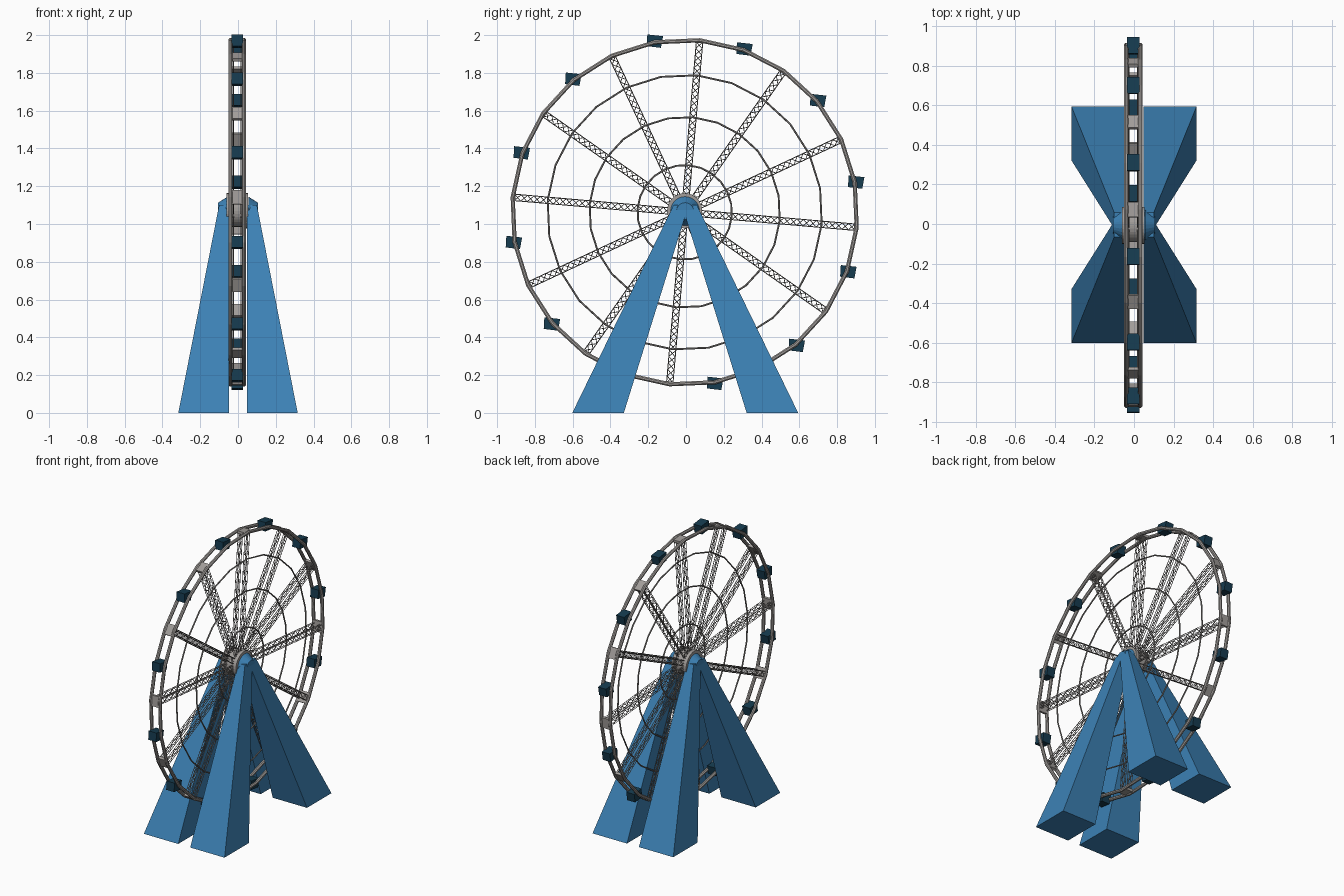
import bpy, bmesh, math
from mathutils import Vector, Matrix

if "Cube" in bpy.data.objects:
    bpy.data.objects.remove(bpy.data.objects["Cube"])

CX, CY, CZ = -0.004, -0.007, 1.062   # wheel centre
R = 0.914                            # rim centre-line radius
SIDE = 0.035                         # half distance between the two rims


def mat(name, r, g, b):
    m = bpy.data.materials.new(name)
    m.diffuse_color = (r, g, b, 1)
    m.use_nodes = True
    m.node_tree.nodes["Principled BSDF"].inputs["Base Color"].default_value = m.diffuse_color
    return m


BLUE = mat("support blue", 0.045, 0.22, 0.46)
NAVY = mat("cabin navy", 0.008, 0.045, 0.08)
GREY = mat("steel grey", 0.36, 0.34, 0.325)
DARK = mat("lattice grey", 0.27, 0.255, 0.245)


def finish(bm, name, material, smooth=False):
    bmesh.ops.recalc_face_normals(bm, faces=bm.faces)
    me = bpy.data.meshes.new(name)
    bm.to_mesh(me)
    bm.free()
    me.materials.append(material)
    ob = bpy.data.objects.new(name, me)
    bpy.context.collection.objects.link(ob)
    if smooth:
        for p in me.polygons:
            p.use_smooth = True
    return ob


def wheel_pt(x, r, deg, t=0.0):
    """Point at radius r and angle deg, shifted t along the tangent."""
    a = math.radians(deg)
    return Vector((CX + x, CY + r * math.cos(a) - t * math.sin(a),
                   CZ + r * math.sin(a) + t * math.cos(a)))


def ring(bm, x, radius, tube, count, sides, start):
    rows = []
    for i in range(count):
        d = start + 360 * i / count
        rows.append([bm.verts.new(wheel_pt(
            x + tube * math.cos(2 * math.pi * (j + .5) / sides),
            radius + tube * math.sin(2 * math.pi * (j + .5) / sides), d)) for j in range(sides)])
    for i in range(count):
        a, b = rows[i], rows[(i + 1) % count]
        for j in range(sides):
            k = (j + 1) % sides
            bm.faces.new((a[j], a[k], b[k], b[j]))


def rod(bm, p, q, r):
    d = q - p
    m = Matrix.Translation((p + q) / 2) @ d.to_track_quat('Z', 'Y').to_matrix().to_4x4()
    bmesh.ops.create_cone(bm, cap_ends=False, segments=4, radius1=r, radius2=r,
                          depth=d.length, matrix=m)


def box(bm, centre, size, deg):
    m = (Matrix.Translation(centre) @ Matrix.Rotation(math.radians(deg), 4, 'X')
         @ Matrix.Diagonal((*size, 1)))
    return bmesh.ops.create_cube(bm, size=1, matrix=m)["verts"]


def drum(bm, x, y, z, r1, r2, depth, seg=32):
    m = Matrix.Translation((x, y, z)) @ Matrix.Rotation(math.pi / 2, 4, 'Y')
    bmesh.ops.create_cone(bm, cap_ends=True, segments=seg, radius1=r1, radius2=r2,
                          depth=depth, matrix=m)


# Twin outer rims
bm = bmesh.new()
for s in (-1, 1):
    ring(bm, s * SIDE, R, 0.012, 24, 8, 85)
finish(bm, "outer_rims", GREY)

# Thin inner rings
bm = bmesh.new()
for r in (0.25, 0.505, 0.728):
    ring(bm, SIDE, r, 0.005, 24, 6, 85)
finish(bm, "inner_rings", DARK)

# Plates joining the rims at the spoke ends
bm = bmesh.new()
for k in range(12):
    d = 85 + 30 * k
    box(bm, wheel_pt(0, R - 0.006, d), (2 * SIDE, 0.018, 0.075), d)
finish(bm, "rim_plates", GREY)

# Lattice spokes: two narrow girders each
bm = bmesh.new()
W, D, R0, R1, N = 0.017, 0.006, 0.08, 0.905, 24
for k in range(12):
    d = 85 + 30 * k
    for s in (-1, 1):
        for u in (-1, 1):
            x = s * (SIDE - 0.008) + u * D
            for t in (-W, W):
                rod(bm, wheel_pt(x, R0, d, t), wheel_pt(x, R1, d, t), 0.0025)
            for i in range(N):
                a = R0 + (R1 - R0) * i / N
                b = R0 + (R1 - R0) * (i + 1) / N
                f = W * u * (1 if i % 2 else -1)
                rod(bm, wheel_pt(x, a, d, f), wheel_pt(x, b, d, -f), 0.002)
finish(bm, "lattice_spokes", DARK)

# Hub drum with flanges
bm = bmesh.new()
drum(bm, CX, CY, CZ + 0.008, 0.085, 0.085, 0.09)
for s in (-1, 1):
    drum(bm, CX + s * 0.045, CY, CZ + 0.008, 0.093, 0.093, 0.024)
hub = finish(bm, "hub", GREY)

# Cabins, hung at one common tilt and slightly wider at the top
bm = bmesh.new()
for k in range(12):
    c = wheel_pt(0, 0.92, 100 + 30 * k)
    vs = box(bm, c, (0.062, 0.076, 0.062), -7)
    for v in vs:
        if v.co.z > c.z:
            v.co.y += 0.004 if v.co.y > c.y else -0.004
finish(bm, "cabins", NAVY)

# Four tapered legs
for sx, side in ((-1, "left"), (1, "right")):
    for sy, end in ((-1, "front"), (1, "back")):
        bm = bmesh.new()
        rows = []
        for z, x0, x1, y0, y1 in ((0, 0.047, 0.316, 0.325, 0.598),
                                  (1.1, 0.047, 0.1, -0.018, 0.062)):
            rows.append([bm.verts.new((sx * x, sy * y - 0.004, z)) for x, y in
                         ((x0, y0), (x1, y0), (x1, y1), (x0, y1))])
        lo, hi = rows
        bm.faces.new(lo)
        bm.faces.new(hi)
        for i in range(4):
            j = (i + 1) % 4
            bm.faces.new((lo[i], lo[j], hi[j], hi[i]))
        finish(bm, f"{end}_{side}_leg", BLUE)

# Axle caps on top of the legs
for s, side in ((-1, "left"), (1, "right")):
    bm = bmesh.new()
    a, b = 0.077, 0.045
    drum(bm, s * 0.08, -0.005, 1.068, a if s > 0 else b, b if s > 0 else a, 0.05, 24)
    finish(bm, f"{side}_axle_cap", BLUE)
